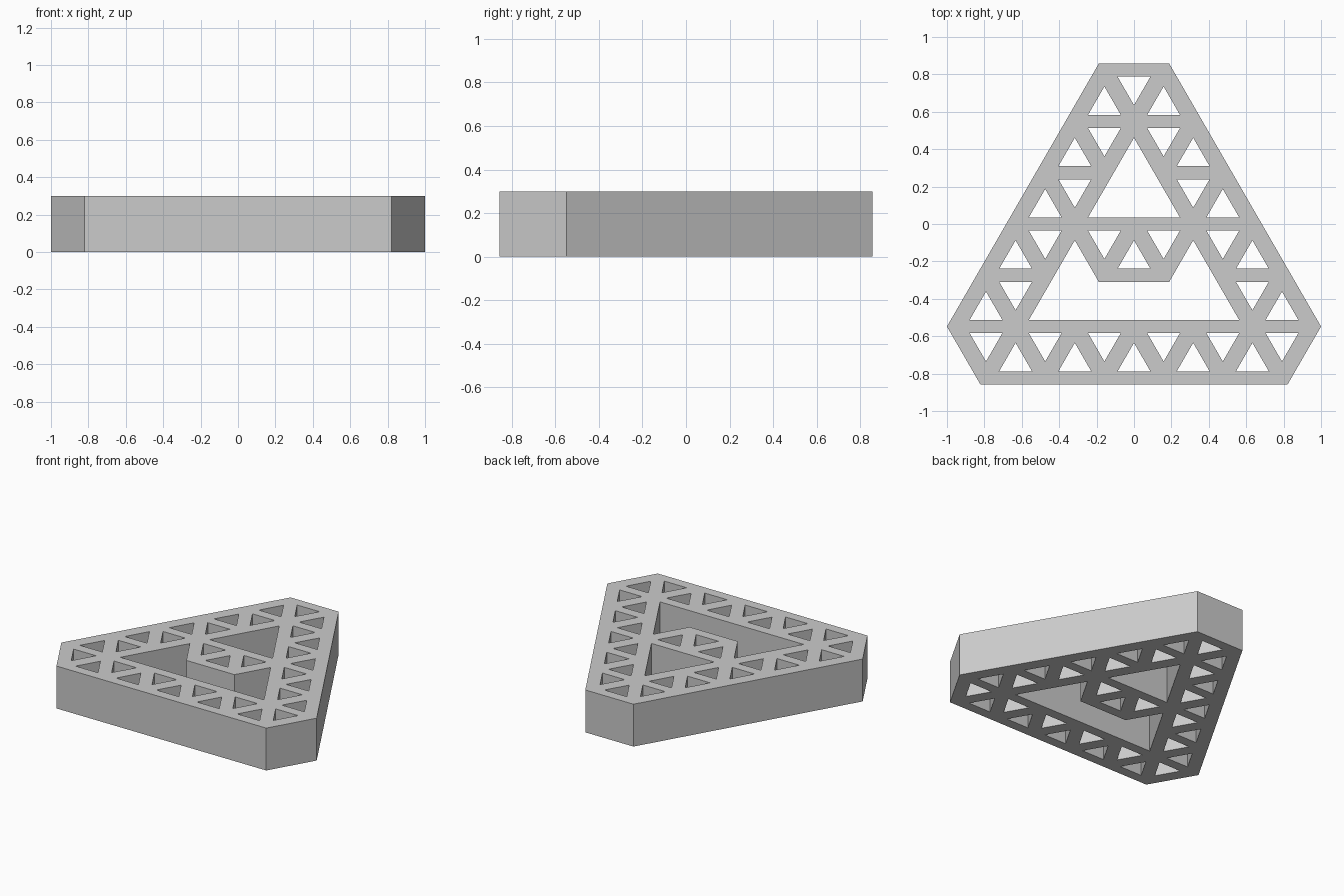
import bpy
import bmesh
from math import sqrt

cube = bpy.data.objects.get("Cube")
if cube:
    bpy.data.objects.remove(cube, do_unlink=True)

# Triangular lattice measurements
STEP = 0.3165             # distance between lattice nodes
ROW = STEP * sqrt(3) / 2  # distance between lattice rows
FLAT = 0.035              # half width of the level bars
SLANT = 0.0436            # half width of the slanted bars
HEIGHT = 0.3
BOTTOM = -3 * ROW


def row_y(k):
    return BOTTOM + k * ROW


def mirrored(points):
    """Close a right-hand outline with its mirror image."""
    return points + [(-x, y) for x, y in reversed(points) if x > 1e-6]


def triangle(x, base, apex):
    half = abs(apex - base) / sqrt(3)
    return [(x - half, base), (x + half, base), (x, apex)]


def lattice_hole(row, column):
    """Small hole, pointing up or down by its place in the lattice."""
    x = column * STEP / 2
    if (row + column) % 2 == 0:
        return triangle(x, row_y(row) + FLAT, row_y(row + 1) - 2 * SLANT)
    return triangle(x, row_y(row + 1) - FLAT, row_y(row) + 2 * SLANT)


# Outer outline: triangle with clipped corners
low, high = row_y(0) - FLAT, row_y(6) + FLAT
outline = mirrored([
    (1 - (row_y(1) - low) / sqrt(3), low),
    (1, row_y(1)),
    (1 - (high - row_y(1)) / sqrt(3), high),
])

# Upper large opening, and lower one wrapping the inner tab
upper_opening = triangle(0, row_y(3) + FLAT, row_y(5) - 2 * SLANT)
peak = row_y(3) - 2 * SLANT
floor, tab = row_y(1) + FLAT, row_y(2) - FLAT
lower_opening = mirrored([
    (STEP + (peak - floor) / sqrt(3), floor),
    (STEP, peak),
    (STEP - (peak - tab) / sqrt(3), tab),
])

# Small openings on the right half of each row, mirrored to the left
columns = [range(6), (4, 5), (0, 1, 3, 4), (2, 3), (1, 2), (0, 1)]
holes = [lattice_hole(row, c)
         for row, cols in enumerate(columns)
         for c in sorted({s * col for col in cols for s in (-1, 1)})]

# Filled profile, extruded to the plate thickness
curve = bpy.data.curves.new("lattice_plate", "CURVE")
curve.dimensions = "2D"
curve.fill_mode = "BOTH"
curve.extrude = HEIGHT / 2
for loop in [outline, upper_opening, lower_opening] + holes:
    spline = curve.splines.new("POLY")
    spline.points.add(len(loop) - 1)
    for point, (x, y) in zip(spline.points, loop):
        point.co = (x, y, 0, 1)
    spline.use_cyclic_u = True
    spline.use_smooth = False

plate = bpy.data.objects.new("lattice_plate", curve)
bpy.context.collection.objects.link(plate)
bpy.ops.object.select_all(action="DESELECT")
plate.select_set(True)
bpy.context.view_layer.objects.active = plate
bpy.ops.object.convert(target="MESH")
plate = bpy.context.object

# Weld the walls to the caps and rest the plate on the ground
bm = bmesh.new()
bm.from_mesh(plate.data)
bmesh.ops.remove_doubles(bm, verts=bm.verts, dist=0.0005)
bmesh.ops.translate(bm, verts=bm.verts, vec=(0, 0, HEIGHT / 2))
bmesh.ops.recalc_face_normals(bm, faces=bm.faces)
for face in bm.faces:
    face.smooth = False
bm.to_mesh(plate.data)
bm.free()

# Plain grey finish
grey = bpy.data.materials.new("light_grey")
grey.use_nodes = True
color = (0.6, 0.6, 0.6, 1)
grey.diffuse_color = color
grey.node_tree.nodes["Principled BSDF"].inputs["Base Color"].default_value = color
plate.data.materials.clear()
plate.data.materials.append(grey)
